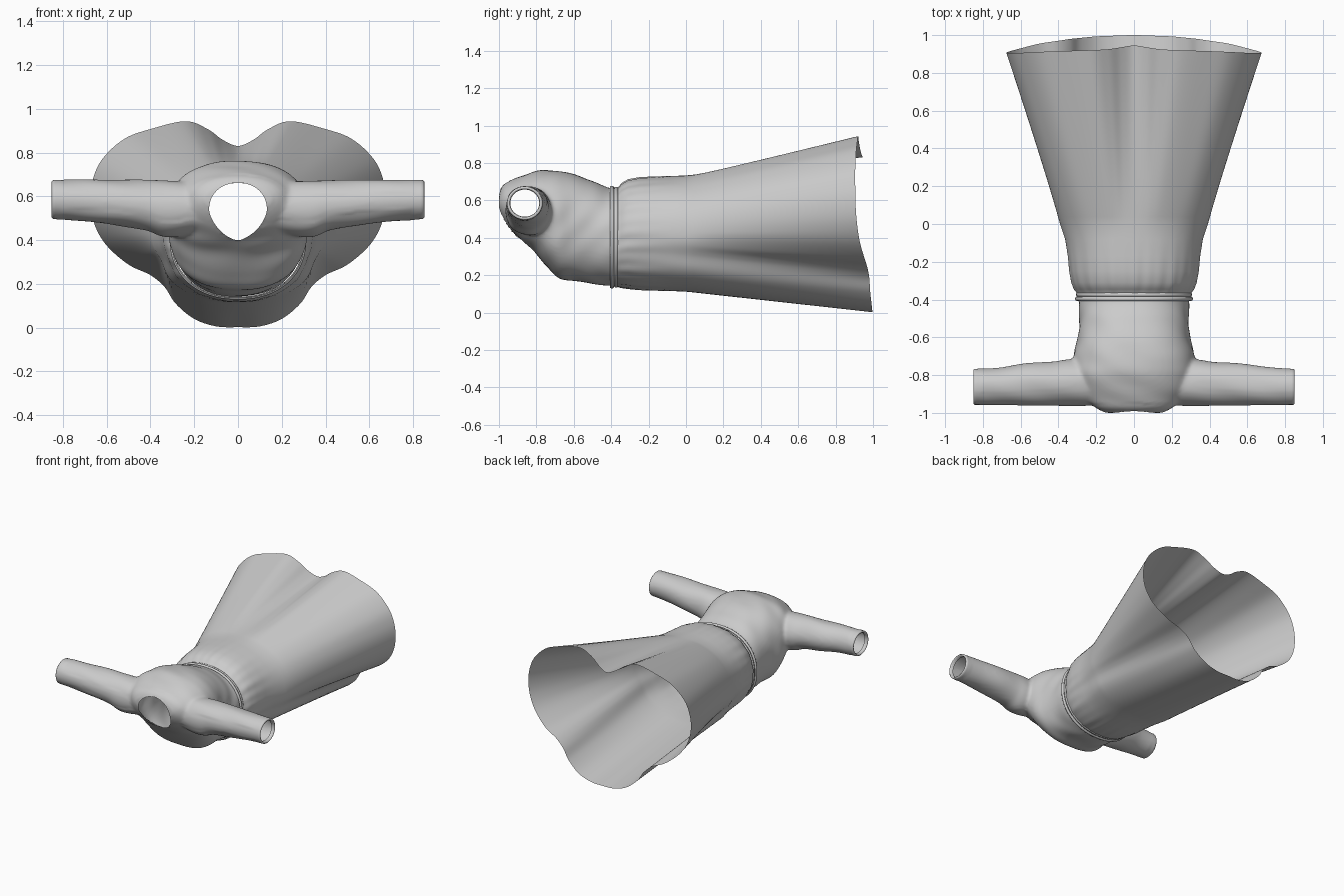
import bpy, bmesh, math
from mathutils import Vector

if "Cube" in bpy.data.objects:
    bpy.data.objects.remove(bpy.data.objects["Cube"])

N = 120


def radial(a, w, lo, hi, n):
    # radius of a superellipse with separate lower and upper half heights
    c, s = math.cos(a), math.sin(a)
    h = hi if s > 0 else lo
    return (abs(c / w) ** n + abs(s / h) ** n) ** (-1 / n)


def catmull(pts, count, closed=False):
    # smooth resampling of a list of tuples
    P = [Vector(p) for p in pts]
    m = len(P)
    segs = m if closed else m - 1
    out = []
    for i in range(count):
        t = i / (count if closed else count - 1) * segs
        k = min(int(t), segs - 1)
        f = t - k
        a, b, c, d = [P[j % m] if closed else P[max(0, min(m - 1, j))] for j in range(k - 1, k + 3)]
        out.append(0.5 * (2 * b + (c - a) * f + (2 * a - 5 * b + 4 * c - d) * f ** 2
                          + (3 * b - a - 3 * c + d) * f ** 3))
    return out


def loft(bm, rings, cap=False):
    vs = [[bm.verts.new(p) for p in r] for r in rings]
    for r0, r1 in zip(vs, vs[1:]):
        n = len(r0)
        for i in range(n):
            bm.faces.new((r0[i], r0[(i + 1) % n], r1[(i + 1) % n], r1[i]))
    if cap:
        bm.faces.new(vs[0][::-1])
        bm.faces.new(vs[-1])


def finish(bm, name):
    bmesh.ops.recalc_face_normals(bm, faces=bm.faces)
    me = bpy.data.meshes.new(name)
    bm.to_mesh(me)
    bm.free()
    ob = bpy.data.objects.new(name, me)
    bpy.context.collection.objects.link(ob)
    for p in me.polygons:
        p.use_smooth = True
    return ob


def body_ring(y, w, lo, hi, n, angles=None, ripple=0, dent=0):
    zc, h = (lo + hi) / 2, (hi - lo) / 2
    out = []
    for a in angles or [2 * math.pi * i / N for i in range(N)]:
        r = radial(a, w, h, h, n) + ripple * (math.sin(17 * a) + math.sin(29 * a + 1))
        side = math.atan2(math.sin(a), abs(math.cos(a)))
        r -= dent * math.exp(-((side + .33) / .17) ** 2)
        out.append(Vector((r * math.cos(a), y, zc + r * math.sin(a))))
    return out


def waist_angle(p):
    # angle at the waist that a hem point runs back to (side fold sits higher there)
    a = math.atan2(p.z - .42, abs(p.x))
    knee, up = -.53, -.33
    if a < 0:
        a = a * up / knee if a > knee else up + (a - knee) * (-math.pi / 2 - up) / (-math.pi / 2 - knee)
    return a if p.x >= 0 else math.pi - a


# Skirt: waist ovals blended straight out to a lobed hem (x, y, z)
half = [(0, .945, .83), (.07, .935, .858), (.14, .925, .908), (.24, .92, .943), (.4, .915, .907),
        (.52, .91, .862), (.62, .905, .77), (.665, .905, .67), (.675, .907, .57), (.655, .915, .47),
        (.6, .93, .375), (.5, .955, .288), (.4, .97, .24), (.335, .98, .185), (.285, .985, .11),
        (.2, .993, .04), (.1, .997, .006), (0, 1.0, .002)]
hem = catmull(half + [(-x, y, z) for x, y, z in half[-2:0:-1]], 204, True)
angles = [waist_angle(p) for p in hem]
bm = bmesh.new()
waist = [(-.385, .298, .14, .66, 0, 0), (-.365, .303, .136, .665, .0005, 0),
         (-.345, .317, .132, .69, .0015, .002), (-.31, .33, .127, .71, .0015, .005),
         (-.25, .342, .12, .722, .001, .008), (-.17, .35, .117, .727, .0005, .01),
         (-.08, .365, .115, .73, 0, .013), (0, .392, .112, .733, 0, .018)]
rings = [body_ring(y, w, lo, hi, 2.2, angles, rp, d) for y, w, lo, hi, rp, d in waist]
base = rings[-1]
for k in range(1, 25):
    rings.append([b.lerp(h, k / 24) for b, h in zip(base, hem)])
loft(bm, rings)
finish(bm, "skirt")

# Waistband: two thin rolled cords round the waist
bm = bmesh.new()
for yc, grow in ((-.396, .006), (-.374, .001)):
    rs = []
    for k in range(6):
        t = math.pi * k / 5
        d = grow + .009 * math.sin(t)
        rs.append(body_ring(yc - .011 * math.cos(t), .297 + d, .143 - d, .663 + d, 2.2))
    loft(bm, rs)
finish(bm, "waistband")

# Bodice and sleeves as closed lofts, fused into one surface
bm = bmesh.new()
torso = [(-.34, .297, .14, .66, 2.2), (-.42, .293, .144, .667, 2.2), (-.5, .289, .154, .705, 2.3),
         (-.6, .296, .17, .738, 2.5), (-.68, .318, .184, .757, 2.5), (-.74, .32, .238, .761, 2.4),
         (-.80, .312, .315, .756, 2.4), (-.87, .29, .38, .735, 2.3), (-.93, .25, .43, .708, 2.2),
         (-.975, .2, .485, .685, 2.2), (-1.0, .15, .53, .645, 2)]
loft(bm, [body_ring(*v) for v in catmull(torso, 45)], True)
arm = [(.3, -.842, .542, .123, .13), (.42, -.845, .56, .117, .115), (.55, -.848, .571, .113, .105),
       (.7, -.858, .581, .101, .096), (.84, -.862, .585, .096, .09), (.9, -.862, .585, .094, .088)]
arm = [(-a[0],) + a[1:] for a in arm[::-1]] + [(0, -.85, .56, .1, .1)] + arm
loft(bm, [[(x, y + ry * math.cos(2 * math.pi * i / 48), z + rz * math.sin(2 * math.pi * i / 48))
           for i in range(48)] for x, y, z, ry, rz in catmull(arm, 60)], True)
bodice = finish(bm, "bodice_raw")
rm = bodice.modifiers.new("fuse", 'REMESH')
rm.mode = 'VOXEL'
rm.voxel_size = .012
sm = bodice.modifiers.new("smooth", 'SMOOTH')
sm.factor = .5
sm.iterations = 5
bpy.context.view_layer.update()
bm = bmesh.new()
bm.from_object(bodice, bpy.context.evaluated_depsgraph_get())
bpy.data.objects.remove(bodice)

# Open the waist and the cuffs
for co, no in (((0, -.385, 0), (0, 1, 0)), ((.845, 0, 0), (1, 0, 0)), ((-.845, 0, 0), (-1, 0, 0))):
    bmesh.ops.bisect_plane(bm, geom=bm.verts[:] + bm.edges[:] + bm.faces[:], plane_co=co,
                           plane_no=no, clear_outer=True)


# Pear-shaped neck opening
def neck_r(x, z):
    a = math.atan2(z - .54, x)
    return radial(a, .132, .142, .122, 2.1 if z > .54 else 1.6)


hole = []
for f in bm.faces:
    c = f.calc_center_median()
    if c.y < -.8 and math.hypot(c.x, c.z - .54) < neck_r(c.x, c.z):
        hole.append(f)
bmesh.ops.delete(bm, geom=hole, context='FACES')
for v in bm.verts:
    if v.is_boundary and v.co.y < -.8 and abs(v.co.x) < .3:
        k = neck_r(v.co.x, v.co.z) / math.hypot(v.co.x, v.co.z - .54)
        v.co.x *= k
        v.co.z = .54 + (v.co.z - .54) * k

# Turned-in cuff lips
for s in (-1, 1):
    for dx, k in ((.006, .92), (-.004, .92), (-.02, .96)):
        edges = [e for e in bm.edges if e.is_boundary and all(v.co.x * s > .8 for v in e.verts)]
        new = [g for g in bmesh.ops.extrude_edge_only(bm, edges=edges)['geom']
               if isinstance(g, bmesh.types.BMVert)]
        for v in new:
            v.co = Vector((v.co.x + s * dx, -.862 + (v.co.y + .862) * k, .585 + (v.co.z - .585) * k))

# Soft cloth wrinkles on the bodice
bm.normal_update()
for v in bm.verts:
    x, y, z = v.co
    if abs(x) < .8 and y > -.95:
        d = .0025 * math.sin(38 * y + 9 * x + 4 * math.sin(7 * z)) * math.cos(11 * x + 13 * z)
        v.co += v.normal * d
finish(bm, "bodice_with_sleeves")
